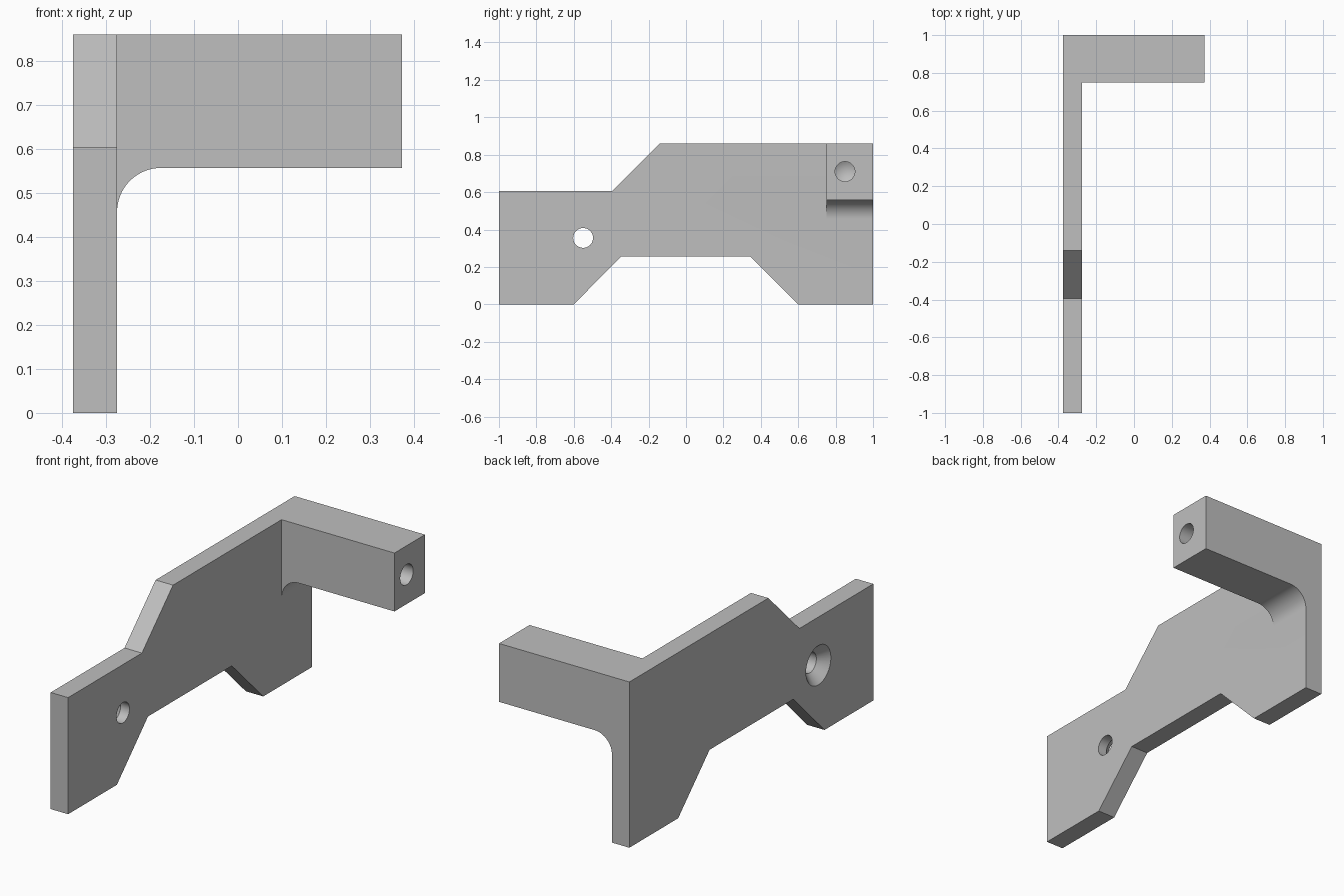
import bpy, bmesh, math
from mathutils import Matrix, Vector

cube = bpy.data.objects.get("Cube")
if cube:
    bpy.data.objects.remove(cube, do_unlink=True)

grey = bpy.data.materials.new("plain grey")
grey.use_nodes = True
colour = (0.52, 0.52, 0.52, 1)
grey.diffuse_color = colour
grey.node_tree.nodes["Principled BSDF"].inputs["Base Color"].default_value = colour

LEFT, RIGHT, FLOOR_X = -0.375, 0.373, -0.275
TOP, ARM_LOW, ARM_FRONT = 0.86, 0.557, 0.75
BORE = 0.053


def finish(name, bm):
    bmesh.ops.recalc_face_normals(bm, faces=bm.faces)
    mesh = bpy.data.meshes.new(name)
    bm.to_mesh(mesh)
    bm.free()
    mesh.materials.append(grey)
    obj = bpy.data.objects.new(name, mesh)
    bpy.context.collection.objects.link(obj)
    return obj


def prism(name, points, sweep):
    """Extrude a closed outline along a vector."""
    bm = bmesh.new()
    face = bm.faces.new([bm.verts.new(p) for p in points])
    extruded = bmesh.ops.extrude_face_region(bm, geom=[face], use_keep_orig=True)["geom"]
    verts = [v for v in extruded if isinstance(v, bmesh.types.BMVert)]
    bmesh.ops.translate(bm, verts=verts, vec=sweep)
    return finish(name, bm)


def drill(name, mouth, direction, profile):
    """Revolve (depth, radius) pairs around the drilling direction."""
    bm = bmesh.new()
    verts = [bm.verts.new((r, 0, d)) for d, r in profile]
    edges = [bm.edges.new(pair) for pair in zip(verts, verts[1:])]
    bmesh.ops.spin(bm, geom=verts + edges, cent=(0, 0, 0), axis=(0, 0, 1),
                   angle=math.tau, steps=40)
    bmesh.ops.remove_doubles(bm, verts=bm.verts, dist=1e-5)
    turn = Vector(direction).to_track_quat('Z', 'Y').to_matrix().to_4x4()
    bm.transform(Matrix.Translation(mouth) @ turn)
    cutter = finish(name, bm)
    cutter.hide_render = True
    return cutter


def combine(target, tool, operation):
    mod = target.modifiers.new(operation.lower(), 'BOOLEAN')
    mod.operation = operation
    mod.solver = 'EXACT'
    mod.object = tool
    bpy.context.view_layer.objects.active = target
    bpy.ops.object.modifier_apply(modifier=mod.name)
    bpy.data.objects.remove(tool, do_unlink=True)


# Upright plate with stepped top and arched underside
outline = [(-1, 0), (-0.6, 0), (-0.345, 0.257), (0.342, 0.257), (0.6, 0), (1, 0),
           (1, TOP), (-0.14, TOP), (-0.395, 0.605), (-1, 0.605)]
bracket = prism("bracket", [(LEFT, y, z) for y, z in outline], (FLOOR_X - LEFT, 0, 0))

# Side arm with a rounded inside corner
fillet = 0.1
arc = [(FLOOR_X + fillet - fillet * math.cos(a), ARM_LOW - fillet + fillet * math.sin(a))
       for a in (math.pi / 2 * i / 16 for i in range(17))]
inner = LEFT + 0.05
profile = [(inner, TOP), (inner, arc[0][1])] + arc + [(RIGHT, ARM_LOW), (RIGHT, TOP)]
arm = prism("arm", [(x, ARM_FRONT, z) for x, z in profile], (0, 1 - ARM_FRONT, 0))
combine(bracket, arm, 'UNION')


def countersunk(rim, end):
    """Cutter profile: 45 degree countersink, straight bore, then its end."""
    over = 0.02
    return [(-over, 0), (-over, rim + over), (rim - BORE, BORE)] + end


# Countersunk screw holes through the plate
for y in (-0.85, -0.55):
    hole = drill("screw_hole", (LEFT, y, 0.355), (1, 0, 0),
                 countersunk(0.102, [(0.2, BORE), (0.2, 0)]))
    combine(bracket, hole, 'DIFFERENCE')

# Blind drilled holes in the arm's top and end
blind_end = [(0.18, BORE), (0.21, 0)]
combine(bracket, drill("top_hole", (0.04, 0.86, TOP), (0, 0, -1),
                       countersunk(0.077, blind_end)), 'DIFFERENCE')
combine(bracket, drill("end_hole", (RIGHT, 0.85, 0.71), (-1, 0, 0),
                       [(-0.02, 0), (-0.02, BORE)] + blind_end), 'DIFFERENCE')

bpy.ops.object.select_all(action='DESELECT')
bracket.select_set(True)
bpy.context.view_layer.objects.active = bracket
bpy.ops.object.shade_smooth_by_angle(angle=math.radians(25))
